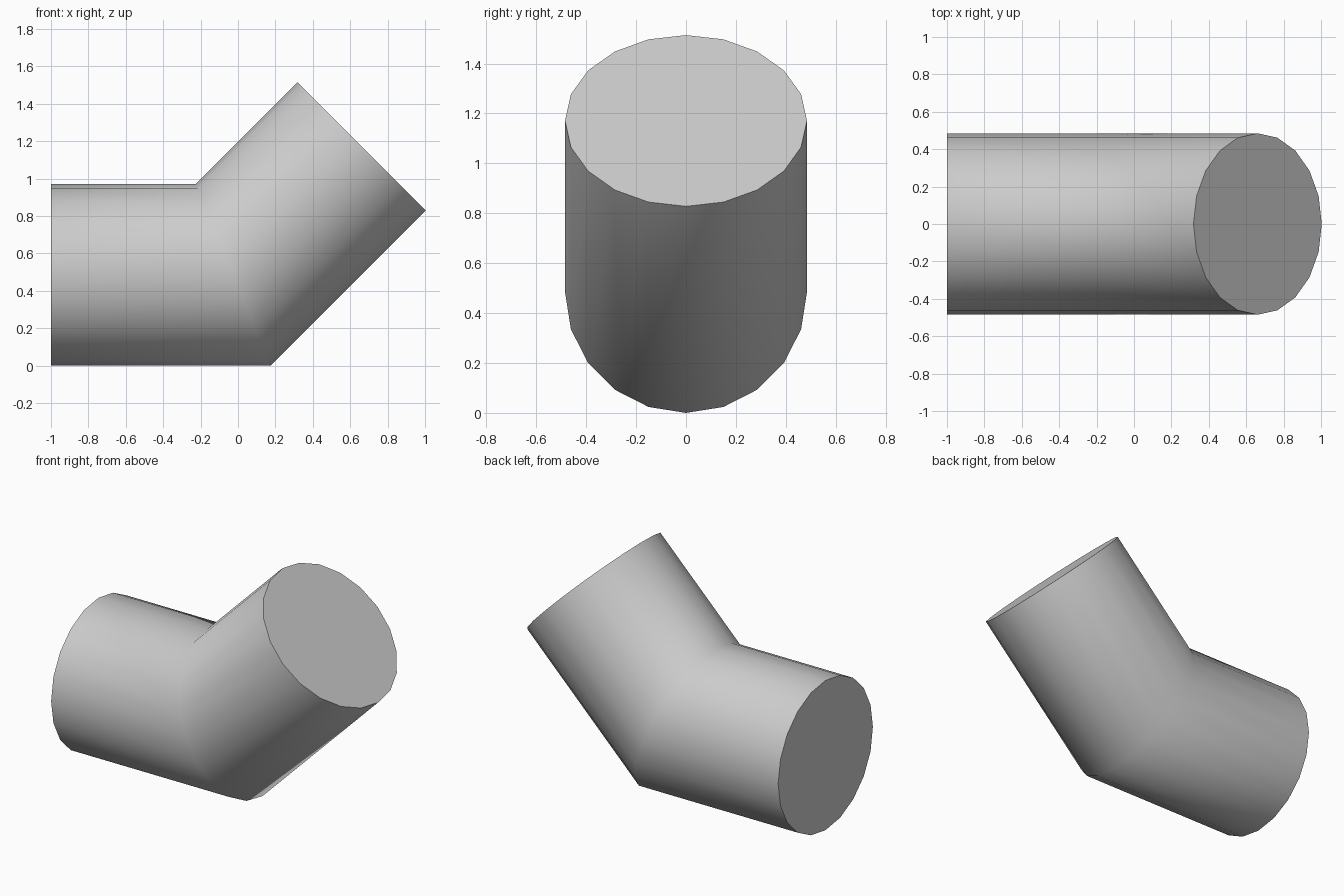
import bpy, bmesh, math
from mathutils import Vector, Matrix

cube = bpy.data.objects.get("Cube")
if cube:
    bpy.data.objects.remove(cube)

RADIUS, SIDES, LENGTH = 0.485, 20, 0.97
TURN = math.radians(45)

grey = bpy.data.materials.new("light grey")
grey.use_nodes = True
colour = (0.6, 0.6, 0.6, 1)
grey.diffuse_color = colour
grey.node_tree.nodes["Principled BSDF"].inputs["Base Color"].default_value = colour

# Centre line: flat run, mitred corner, then the rising run
corner = Vector((-0.025, 0, RADIUS))
rise = Vector((math.cos(TURN), 0, math.sin(TURN)))
stations = [
    (Vector((-1, 0, RADIUS)), 0, 1),
    (corner, TURN / 2, 1 / math.cos(TURN / 2)),
    (corner + rise * LENGTH, TURN, 1),
]

# Rings of the pipe, stretched at the mitre so both runs stay round
bm = bmesh.new()
rings = []
for centre, tilt, stretch in stations:
    turn = Matrix.Rotation(-tilt, 3, 'Y')
    ring = []
    for i in range(SIDES):
        a = math.tau * i / SIDES
        p = Vector((0, RADIUS * math.cos(a), RADIUS * stretch * math.sin(a)))
        ring.append(bm.verts.new(centre + turn @ p))
    rings.append(ring)

# Walls and flat end caps
for r, s in zip(rings, rings[1:]):
    for i in range(SIDES):
        j = (i + 1) % SIDES
        bm.faces.new((r[i], r[j], s[j], s[i]))
bm.faces.new(rings[0])
bm.faces.new(rings[-1])
bmesh.ops.recalc_face_normals(bm, faces=bm.faces)

mesh = bpy.data.meshes.new("pipe_elbow")
bm.to_mesh(mesh)
bm.free()
mesh.materials.append(grey)
elbow = bpy.data.objects.new("pipe_elbow", mesh)
bpy.context.collection.objects.link(elbow)

# Smooth round walls, crisp cap rims
bpy.context.view_layer.objects.active = elbow
elbow.select_set(True)
bpy.ops.object.shade_smooth_by_angle(angle=math.radians(60))
